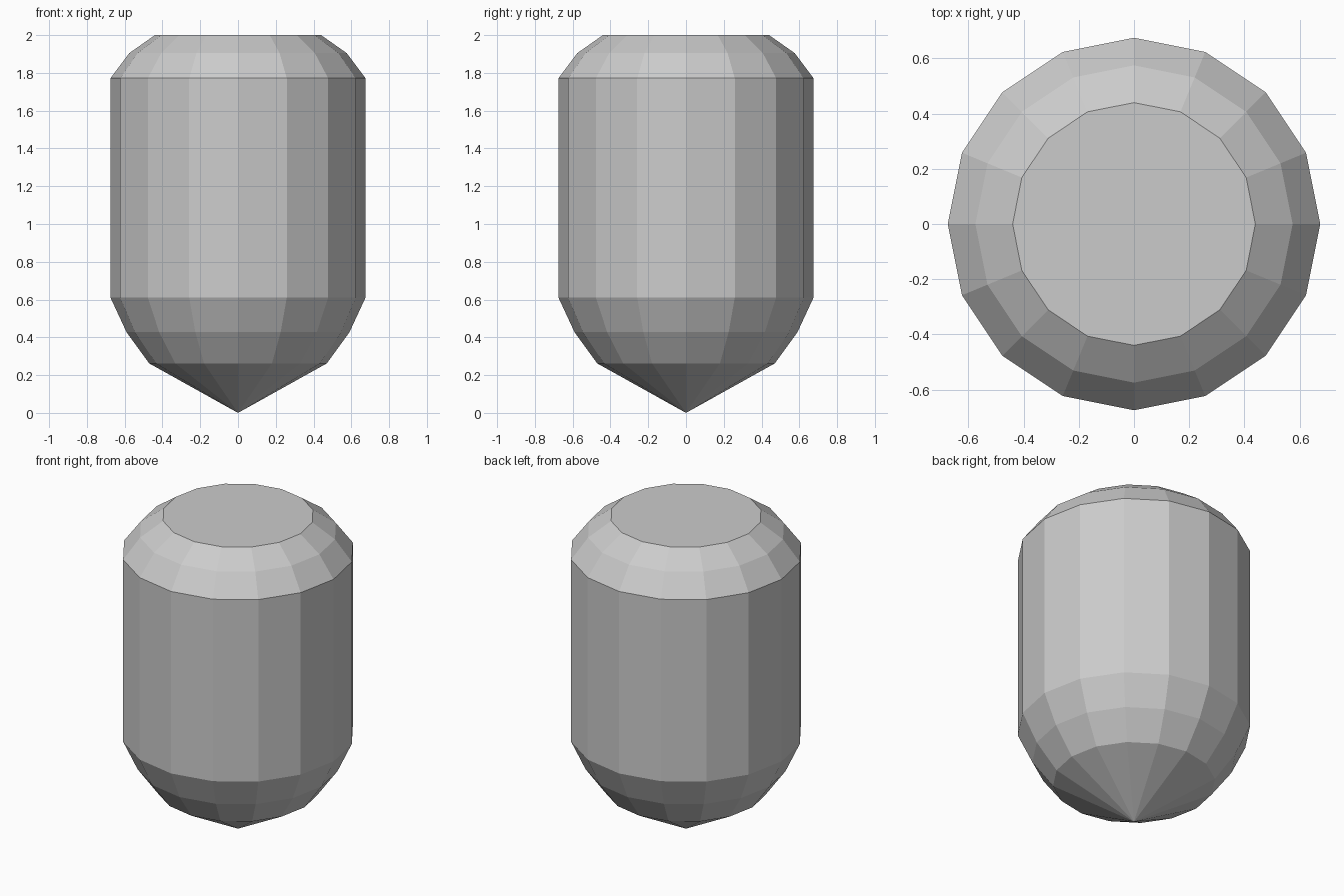
import bpy, bmesh, math

if "Cube" in bpy.data.objects:
    bpy.data.objects.remove(bpy.data.objects["Cube"])

SIDES = 16

# Side profile from the bottom point up to the flat top: (radius, height)
PROFILE = [(0.47, 0.262), (0.59, 0.427), (0.675, 0.61),
           (0.675, 1.772), (0.575, 1.905), (0.44, 2.0)]


def lathe(name, profile):
    bm = bmesh.new()
    tip = bm.verts.new((0, 0, 0))
    rings = [[bm.verts.new((r * math.cos(2 * math.pi * i / SIDES),
                            r * math.sin(2 * math.pi * i / SIDES), z))
              for i in range(SIDES)] for r, z in profile]
    for i in range(SIDES):
        j = (i + 1) % SIDES
        # pointed base
        bm.faces.new((tip, rings[0][j], rings[0][i]))
        # wall and shoulder bands
        for a, b in zip(rings, rings[1:]):
            bm.faces.new((a[i], a[j], b[j], b[i]))
    # flat top
    bm.faces.new(rings[-1])
    bmesh.ops.recalc_face_normals(bm, faces=bm.faces)
    mesh = bpy.data.meshes.new(name)
    bm.to_mesh(mesh)
    bm.free()
    obj = bpy.data.objects.new(name, mesh)
    bpy.context.collection.objects.link(obj)
    return obj


# Capsule-shaped body
lathe("capsule_body", PROFILE)
